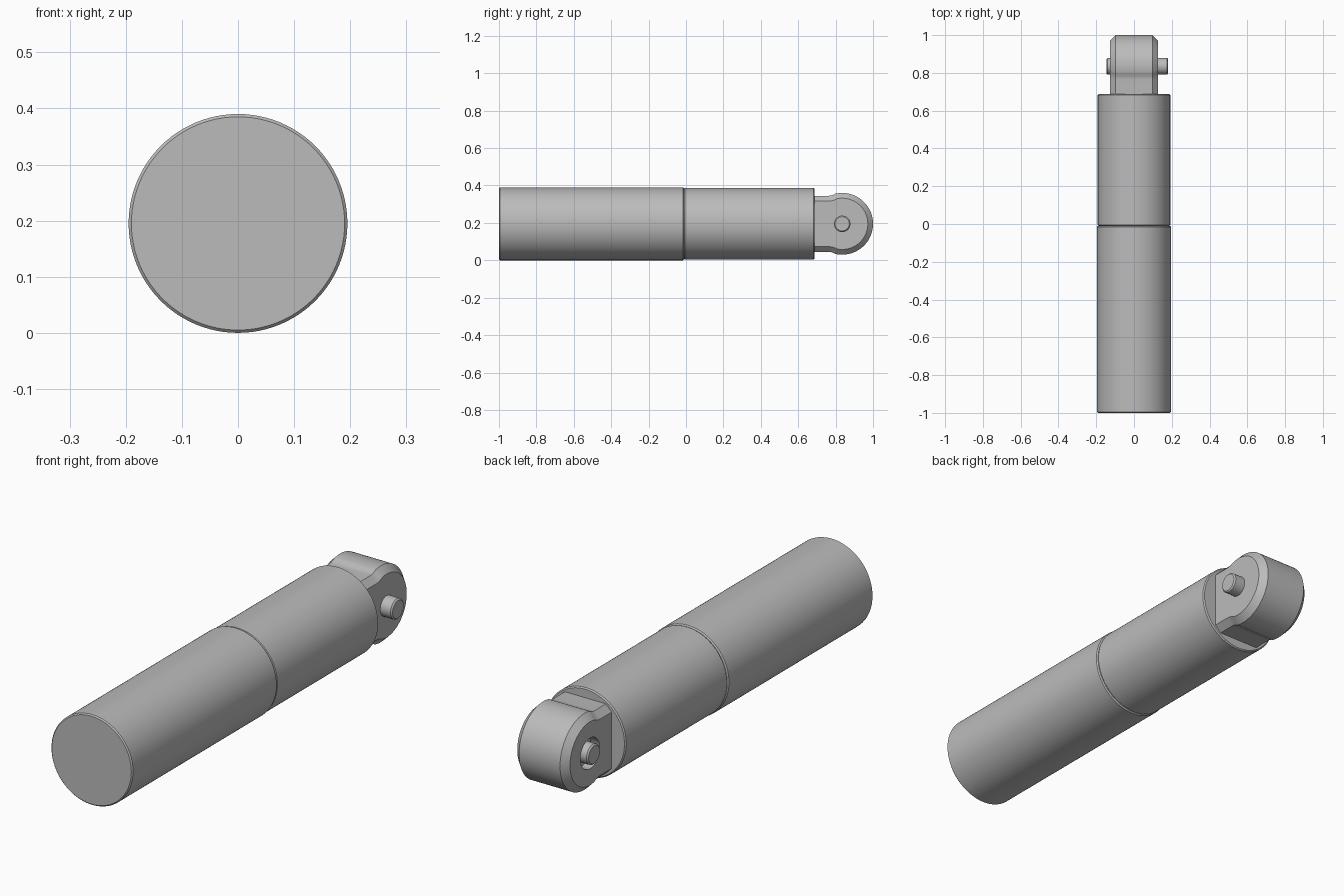
import bpy, bmesh, math
from mathutils import Matrix, Vector

cube = bpy.data.objects.get("Cube")
if cube:
    bpy.data.objects.remove(cube, do_unlink=True)

AXIS_Z = 0.195      # height of the long axis
EYE_Y = 0.835       # centre of the rounded eye
EYE_R = 0.165

steel = bpy.data.materials.new("grey steel")
steel.use_nodes = True
GREY = (0.5, 0.5, 0.5, 1)
steel.diffuse_color = GREY
steel.node_tree.nodes["Principled BSDF"].inputs["Base Color"].default_value = GREY


def make_object(name, bm):
    bmesh.ops.recalc_face_normals(bm, faces=bm.faces)
    mesh = bpy.data.meshes.new(name)
    bm.to_mesh(mesh)
    bm.free()
    mesh.materials.append(steel)
    obj = bpy.data.objects.new(name, mesh)
    bpy.context.collection.objects.link(obj)
    return obj


def activate(obj):
    bpy.ops.object.select_all(action='DESELECT')
    obj.select_set(True)
    bpy.context.view_layer.objects.active = obj


def smooth(obj):
    activate(obj)
    bpy.ops.object.shade_smooth_by_angle(angle=math.radians(30))


def rod(name, axis, start, end, radius, chamfer, centre, sides=96):
    """Chamfered round bar along the given axis, from start to end."""
    profile = [(start, radius - chamfer), (start + chamfer, radius),
               (end - chamfer, radius), (end, radius - chamfer)]
    turn = Vector((0, 0, 1)).rotation_difference(Vector(axis)).to_matrix().to_4x4()
    place = Matrix.Translation(centre) @ turn
    bm = bmesh.new()
    rings = []
    for along, r in profile:
        ring = []
        for i in range(sides):
            a = math.tau * i / sides
            ring.append(bm.verts.new(place @ Vector((r * math.cos(a), r * math.sin(a), along))))
        rings.append(ring)
    for low, high in zip(rings, rings[1:]):
        for i in range(sides):
            j = (i + 1) % sides
            bm.faces.new((low[i], low[j], high[j], high[i]))
    bm.faces.new(rings[0])
    bm.faces.new(rings[-1])
    return make_object(name, bm)


# Two halves of the long body, meeting at a fine seam
body_centre = (0, 0, AXIS_Z)
smooth(rod("front_body", (0, 1, 0), -1.0, -0.01, 0.195, 0.005, body_centre))
smooth(rod("rear_body", (0, 1, 0), -0.01, 0.687, 0.192, 0.005, body_centre))

# Eye lug: neck flowing into a round end, extruded across x
upper = [(0.6, 0.15), (0.765, 0.15), (0.774, 0.151), (0.787, 0.155)]
first = math.radians(103)
steps = 56
arc = [(EYE_Y + EYE_R * math.cos(first - 2 * first * i / steps),
        EYE_R * math.sin(first - 2 * first * i / steps)) for i in range(steps + 1)]
outline = upper + arc + [(y, -z) for y, z in reversed(upper)]
bm = bmesh.new()
face = bm.faces.new([bm.verts.new((-0.126, y, AXIS_Z + z)) for y, z in outline])
grown = bmesh.ops.extrude_face_region(bm, geom=[face])
bmesh.ops.translate(bm, vec=(0.252, 0, 0),
                    verts=[g for g in grown["geom"] if isinstance(g, bmesh.types.BMVert)])
lug = make_object("eye_lug", bm)
bevel = lug.modifiers.new("chamfer", 'BEVEL')
bevel.width = 0.028
bevel.segments = 1
bevel.limit_method = 'ANGLE'
bevel.angle_limit = math.radians(60)

# Round recess around the short end of the pin
eye_centre = (0, EYE_Y, AXIS_Z)
cutter = rod("recess_cutter", (1, 0, 0), -0.2, -0.085, 0.066, 0.001, eye_centre, 48)
cutter.hide_render = True
cut = lug.modifiers.new("recess", 'BOOLEAN')
cut.operation = 'DIFFERENCE'
cut.solver = 'EXACT'
cut.object = cutter
activate(lug)
for name in ("chamfer", "recess"):
    bpy.ops.object.modifier_apply(modifier=name)
bpy.data.objects.remove(cutter, do_unlink=True)
smooth(lug)

# Cross pin through the eye
smooth(rod("cross_pin", (1, 0, 0), -0.146, 0.181, 0.044, 0.006, eye_centre, 48))
